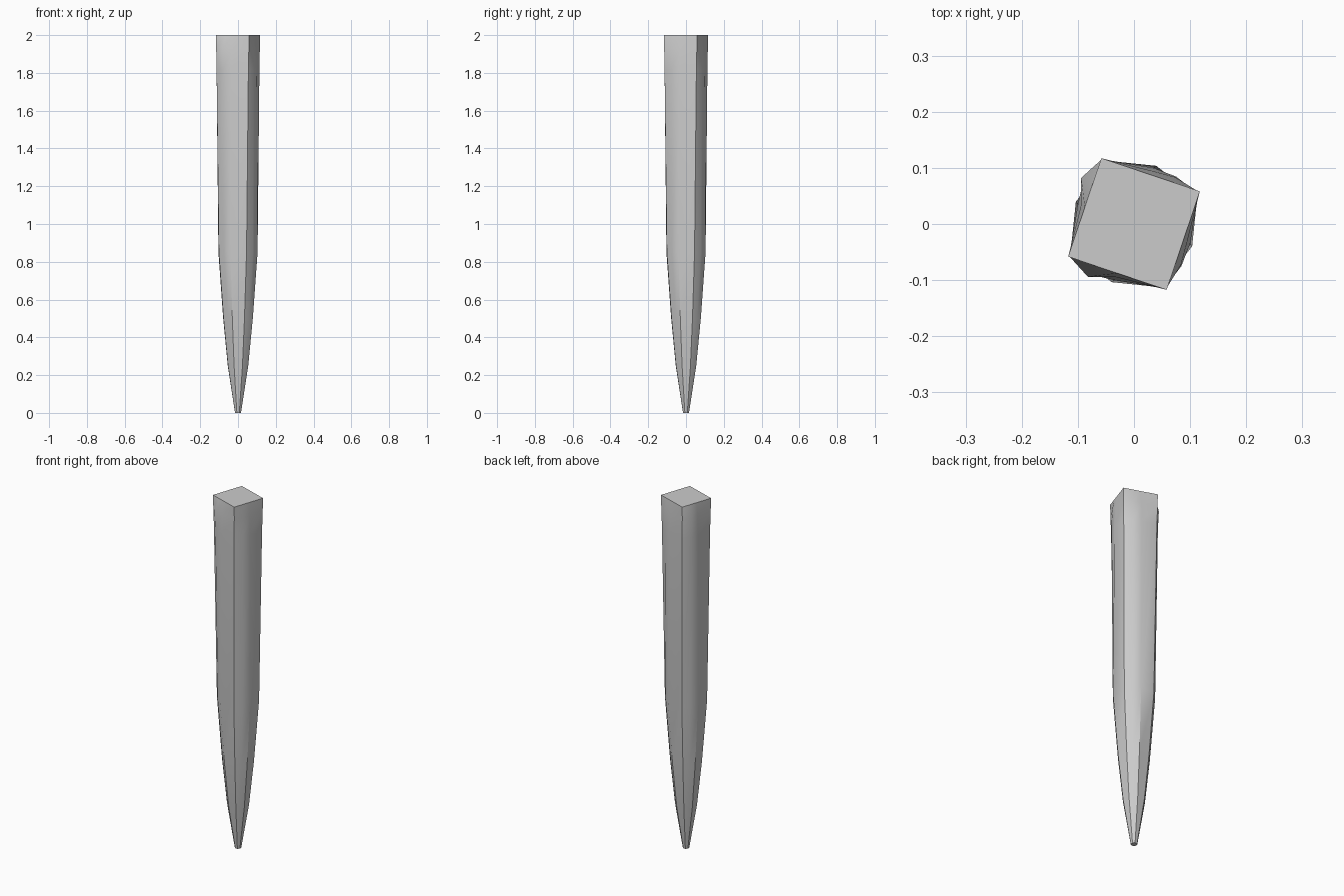
import bpy, bmesh, math

cube = bpy.data.objects.get("Cube")
if cube:
    bpy.data.objects.remove(cube)

grey = bpy.data.materials.new("plain grey")
grey.use_nodes = True
colour = (0.6, 0.6, 0.6, 1)
grey.diffuse_color = colour
grey.node_tree.nodes["Principled BSDF"].inputs["Base Color"].default_value = colour

TWIST = math.radians(26.4)


def ring(bm, z, corner, diagonal, middle, turn, bulge=None):
    """One loop of twelve points: corner, diagonal and middle of each side."""
    verts = []
    for side in range(4):
        for step, radius in enumerate((corner, diagonal, middle)):
            if step == 1 and bulge and side in (1, 2):
                radius = bulge
            a = turn + side * math.pi / 2 + step * math.pi / 8
            verts.append(bm.verts.new((radius * math.cos(a), radius * math.sin(a), z)))
    return verts


# Tapering stake: octagon shaft that turns into a square head
bm = bmesh.new()
shaft_turn = math.radians(24)
loops = [ring(bm, z, r, r * 0.96, r, shaft_turn)
         for z, r in ((0, 0.017), (0.25, 0.058), (0.5, 0.084), (0.85, 0.111))]
loops.append(ring(bm, 1.82, 0.126, 0.113, 0.106, TWIST - 0.01, 0.12))
loops.append(ring(bm, 1.93, 0.129, 0.111, 0.1, TWIST, 0.125))

# Flat square head, its side points lying on straight edges
flat = 0.131 * math.cos(math.pi / 4)
loops.append(ring(bm, 2, 0.131, flat / math.cos(math.pi / 8), flat, TWIST))

for low, high in zip(loops, loops[1:]):
    for i in range(12):
        j = (i + 1) % 12
        bm.faces.new((low[i], low[j], high[j], high[i]))
bm.faces.new(loops[0][::-1])
bm.faces.new(loops[-1])

mesh = bpy.data.meshes.new("stake")
bm.to_mesh(mesh)
bm.free()
mesh.materials.append(grey)
stake = bpy.data.objects.new("stake", mesh)
bpy.context.collection.objects.link(stake)

bpy.context.view_layer.objects.active = stake
stake.select_set(True)
bpy.ops.object.shade_smooth_by_angle(angle=math.radians(35))
